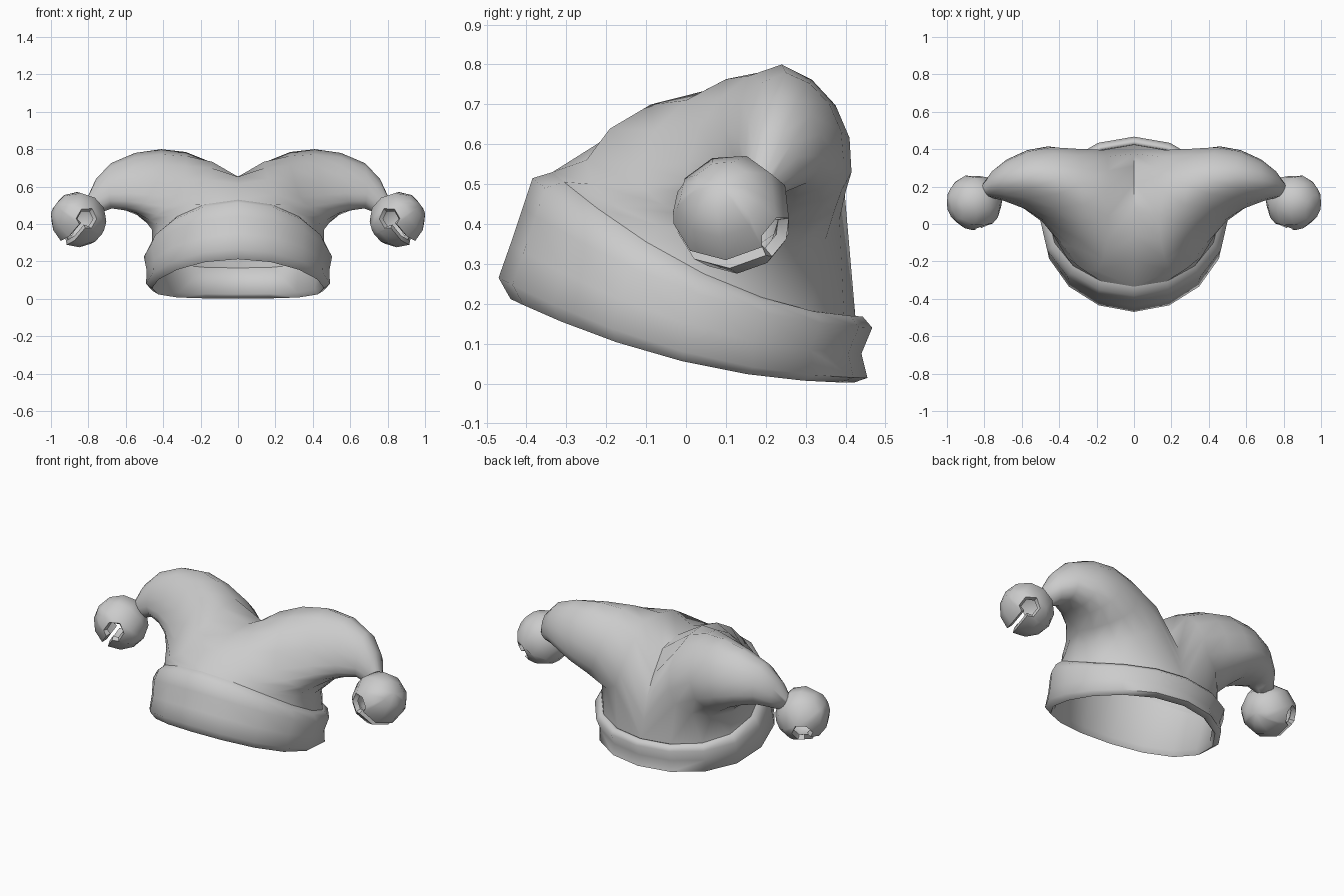
import bpy, bmesh, math
from mathutils import Vector

cube = bpy.data.objects.get("Cube")
if cube:
    bpy.data.objects.remove(cube, do_unlink=True)

felt = bpy.data.materials.new("plain_grey")
felt.use_nodes = True
GREY = (0.6, 0.6, 0.6, 1)
felt.diffuse_color = GREY
felt.node_tree.nodes["Principled BSDF"].inputs["Base Color"].default_value = GREY

SIDES = 16
HALF = SIDES // 2


def loft(rows, closed):
    """Skin a list of equally long point rows with quads."""
    bm = bmesh.new()
    grid = [[bm.verts.new(p) for p in row] for row in rows]
    for a, b in zip(grid, grid[1:]):
        n = len(a)
        for i in range(n if closed else n - 1):
            j = (i + 1) % n
            bm.faces.new((a[i], a[j], b[j], b[i]))
    return bm, grid


def finish(name, bm, angle, thickness=0):
    """Clean the mesh, mirror it across x and smooth it."""
    bmesh.ops.remove_doubles(bm, verts=bm.verts, dist=0.0005)
    bmesh.ops.recalc_face_normals(bm, faces=bm.faces)
    mesh = bpy.data.meshes.new(name)
    bm.to_mesh(mesh)
    bm.free()
    mesh.materials.append(felt)
    obj = bpy.data.objects.new(name, mesh)
    bpy.context.collection.objects.link(obj)
    bpy.ops.object.select_all(action='DESELECT')
    obj.select_set(True)
    bpy.context.view_layer.objects.active = obj
    if thickness:
        shell = obj.modifiers.new("shell", 'SOLIDIFY')
        shell.thickness = thickness
        shell.offset = -1
        bpy.ops.object.modifier_apply(modifier="shell")
    obj.modifiers.new("mirror", 'MIRROR')
    bpy.ops.object.modifier_apply(modifier="mirror")
    bpy.ops.object.shade_smooth_by_angle(angle=math.radians(angle))


def half_ring(rx, y_front, y_back, z_front, z_side, z_back):
    """Half an oval from front to back whose height follows a curve."""
    pts = []
    for i in range(HALF + 1):
        phi = math.pi * i / HALF
        c = -math.cos(phi)
        y = (y_front + y_back) / 2 + c * (y_back - y_front) / 2
        z = z_side + c * (z_back - z_front) / 2 + c * c * ((z_front + z_back) / 2 - z_side)
        pts.append(Vector((rx * math.sin(phi), y, z)))
    return pts


# Folded brim band, from the crown seam over the outside to the inner wall
brim_top = half_ring(0.46, -0.335, 0.425, 0.53, 0.275, 0.165)
band_rows = [
    brim_top,
    half_ring(0.478, -0.385, 0.443, 0.515, 0.265, 0.168),
    half_ring(0.503, -0.41, 0.467, 0.44, 0.225, 0.14),
    half_ring(0.488, -0.44, 0.44, 0.35, 0.15, 0.075),
    half_ring(0.492, -0.47, 0.455, 0.265, 0.08, 0.014),
    half_ring(0.46, -0.44, 0.42, 0.212, 0.056, 0.002),
    half_ring(0.445, -0.41, 0.40, 0.235, 0.085, 0.025),
    brim_top,
]
band, _ = loft(band_rows, False)
finish("brim_band", band, 75)

# Two-horned crown: centre seam, then front, lower, back, upper of each section
seam = [(0.40, 0.27), (0.375, 0.38), (0.31, 0.50), (0.22, 0.625),
        (0.09, 0.653), (-0.06, 0.653), (-0.2, 0.615)]
sections = [
    ((0.20, -0.25, 0.56), (0.46, 0.06, 0.37), (0.20, 0.385, 0.41), (0.15, 0.18, 0.733)),
    ((0.33, -0.12, 0.545), (0.495, 0.13, 0.415), (0.34, 0.40, 0.48), (0.28, 0.21, 0.785)),
    ((0.46, 0.005, 0.555), (0.55, 0.19, 0.46), (0.46, 0.415, 0.53), (0.41, 0.24, 0.80)),
    ((0.58, 0.08, 0.565), (0.60, 0.21, 0.475), (0.57, 0.395, 0.56), (0.55, 0.25, 0.78)),
    ((0.69, 0.122, 0.56), (0.67, 0.22, 0.485), (0.68, 0.345, 0.57), (0.68, 0.235, 0.725)),
    ((0.76, 0.14, 0.52), (0.71, 0.20, 0.47), (0.755, 0.285, 0.53), (0.76, 0.215, 0.64)),
    ((0.79, 0.145, 0.48), (0.75, 0.18, 0.45), (0.79, 0.22, 0.48), (0.82, 0.18, 0.51)),
]


def oval(corners):
    """Closed ring of four elliptical quarters through four points."""
    corners = [Vector(c) for c in corners]
    mid = sum(corners, Vector()) / 4
    steps = SIDES // 4
    ring = []
    for k in range(4):
        p, q = corners[k] - mid, corners[(k + 1) % 4] - mid
        for s in range(steps):
            t = math.pi / 2 * s / steps
            ring.append(mid + p * math.cos(t) + q * math.sin(t))
    return ring


base = brim_top + [Vector((0, y, z)) for y, z in seam]
crown, grid = loft([base] + [oval(s) for s in sections], True)
crown.faces.new(grid[-1])
finish("horned_crown", crown, 60)

# Jingle bells: hollow spheres with a slot ending in two holes
RADIUS = 0.15
RINGS = 3
centre = Vector((0.853, 0.117, 0.425))
axis = Vector((0.784, -0.24, 0.512)).normalized()
slot_dir = Vector((0.4, -0.4, -0.8))
slot_dir = (slot_dir - axis * slot_dir.dot(axis)).normalized()
side_dir = axis.cross(slot_dir)
# Longitude in degrees and half width of the opening there
half_slot = [(20, 0.13), (58, 0.13), (64, 0.34), (88, 0.34), (101, 0)]
columns = [(-a, g) for a, g in reversed(half_slot)] + half_slot
columns += [(a, 0) for a in (140, 180, 220)]


def bell_point(degrees, lat):
    lon = math.radians(degrees)
    flat = slot_dir * math.cos(lon) + side_dir * math.sin(lon)
    return centre + RADIUS * (flat * math.cos(lat) + axis * math.sin(lat))


rows = []
for k in range(-RINGS, RINGS + 1):
    # The middle ring is split in two along the slot
    for sign in ((-1, 1) if k == 0 else (math.copysign(1, k),)):
        rows.append([bell_point(a, sign * (g + (math.pi / 2 - g) * abs(k) / RINGS))
                     for a, g in columns])
bell, grid = loft(rows, True)
lower, upper = grid[RINGS], grid[RINGS + 1]
slot_faces = [f for f in bell.faces if all(v in lower or v in upper for v in f.verts)]
bmesh.ops.delete(bell, geom=slot_faces, context='FACES_ONLY')
finish("jingle_bells", bell, 50, 0.028)
